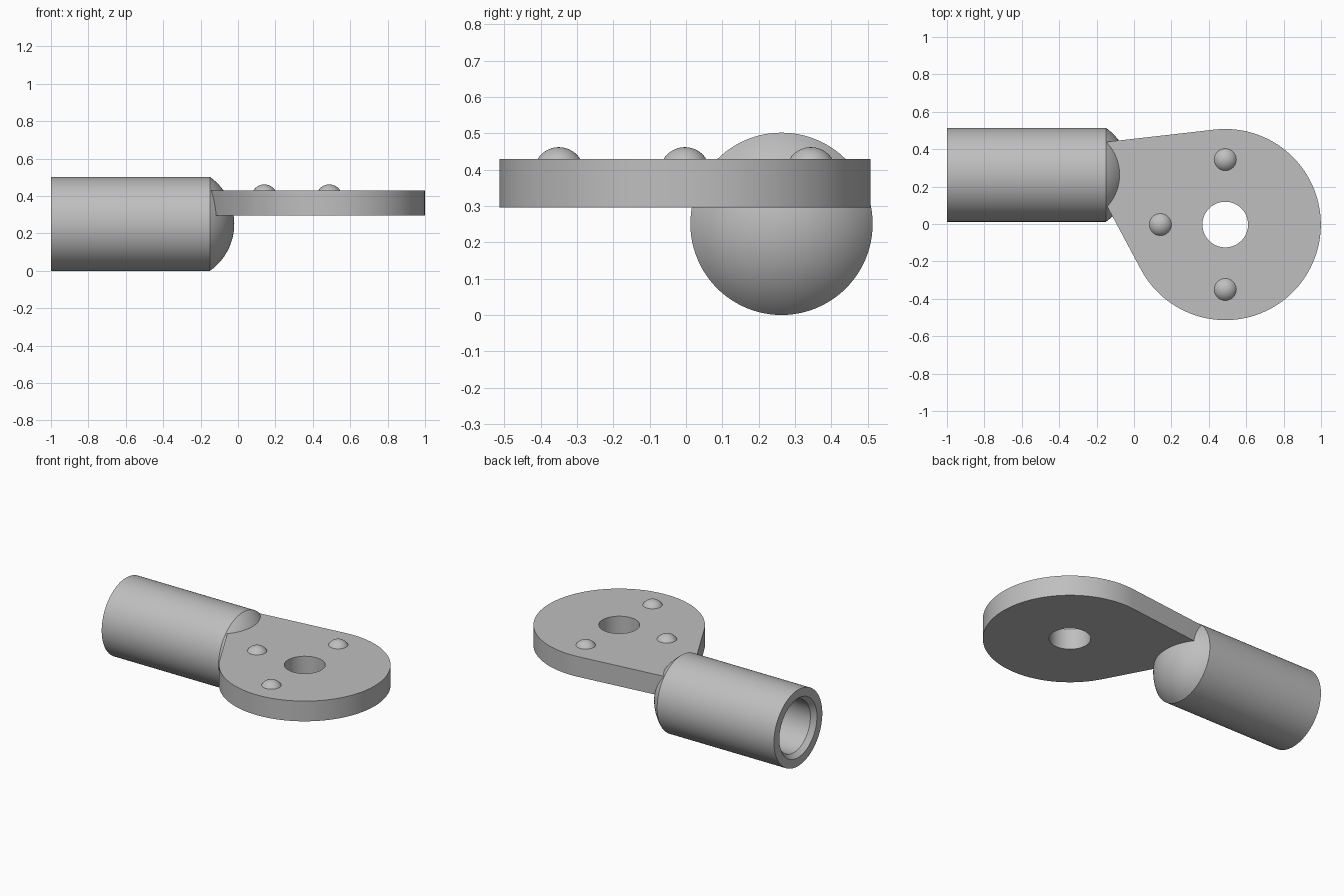
import bpy, bmesh, math
from mathutils import Vector, Matrix

cube = bpy.data.objects.get("Cube")
if cube:
    bpy.data.objects.remove(cube, do_unlink=True)

GREY = (0.52, 0.52, 0.52, 1)
metal = bpy.data.materials.new("plain grey")
metal.use_nodes = True
metal.diffuse_color = GREY
metal.node_tree.nodes["Principled BSDF"].inputs["Base Color"].default_value = GREY


def finish(name, bm):
    """Turn a bmesh into a named, coloured, angle-smoothed object."""
    bmesh.ops.recalc_face_normals(bm, faces=bm.faces)
    mesh = bpy.data.meshes.new(name)
    bm.to_mesh(mesh)
    bm.free()
    mesh.materials.append(metal)
    obj = bpy.data.objects.new(name, mesh)
    bpy.context.collection.objects.link(obj)
    bpy.ops.object.select_all(action='DESELECT')
    obj.select_set(True)
    bpy.context.view_layer.objects.active = obj
    bpy.ops.object.shade_smooth_by_angle(angle=math.radians(30))
    return obj


def lathe(name, profile, centre, axis, steps):
    """Spin (along, radius) points round an axis through centre."""
    bm = bmesh.new()
    side = Vector((0, 1, 0))
    verts = [bm.verts.new(axis * a + side * r) for a, r in profile]
    edges = [bm.edges.new(pair) for pair in zip(verts, verts[1:])]
    bmesh.ops.spin(bm, geom=verts + edges, cent=(0, 0, 0), axis=axis,
                   angle=math.tau, steps=steps, use_merge=False)
    bmesh.ops.remove_doubles(bm, verts=bm.verts, dist=1e-5)
    bmesh.ops.transform(bm, matrix=Matrix.Translation(centre), verts=bm.verts)
    return finish(name, bm)


def cap(base, radius, height, steps):
    """Profile of a shallow spherical cap, from its rim to its tip."""
    ball = (radius ** 2 + height ** 2) / (2 * height)
    rim = math.asin(radius / ball)
    angles = [rim * (1 - i / steps) for i in range(steps + 1)]
    return [(base + height - ball + ball * math.cos(t), ball * math.sin(t)) for t in angles]


# Socket tube: chamfered blind bore at one end, domed nose at the other
R = 0.251
bore = [(-0.2, 0), (-0.2, 0.17), (-0.97, 0.17), (-1, 0.195), (-1, R)]
lathe("socket_tube", bore + cap(-0.15, R, 0.13, 14), (0, 0.263, R), Vector((1, 0, 0)), 96)

# Mounting plate: a disc with tangent sides running into the tube, and a hole
centre = Vector((0.488, -0.003))
disc, bottom, top = 0.511, 0.296, 0.429


def ring(radius, start, end, steps):
    return [centre + radius * Vector((math.cos(t), math.sin(t)))
            for t in (start + (end - start) * i / steps for i in range(steps + 1))]


def tangent_angle(point, sign):
    d = point - centre
    return math.atan2(d.y, d.x) + sign * math.acos(disc / d.length)


upper, lower = Vector((-0.155, 0.438)), Vector((-0.155, 0.115))
outline = ring(disc, tangent_angle(lower, 1) - math.tau, tangent_angle(upper, -1), 80)
outline += [upper, lower]
hole = ring(0.122, 0, math.tau, 64)[:-1]

bm = bmesh.new()
edges = []
for loop in (outline, hole):
    verts = [bm.verts.new((p.x, p.y, bottom)) for p in loop]
    edges += [bm.edges.new((v, verts[i - 1])) for i, v in enumerate(verts)]
bmesh.ops.triangle_fill(bm, edges=edges, use_beauty=True)
lifted = bmesh.ops.extrude_face_region(bm, geom=bm.faces[:], use_keep_orig=True)
bmesh.ops.translate(bm, vec=(0, 0, top - bottom),
                    verts=[g for g in lifted["geom"] if isinstance(g, bmesh.types.BMVert)])
finish("mounting_plate", bm)

# Three locating bumps round the hole
for name, turn in (("back", 90), ("tube_side", 180), ("front", 270)):
    a = math.radians(turn)
    x, y = centre + 0.347 * Vector((math.cos(a), math.sin(a)))
    lathe("bump_" + name, cap(0, 0.059, 0.033, 10), (x, y, top), Vector((0, 0, 1)), 40)
